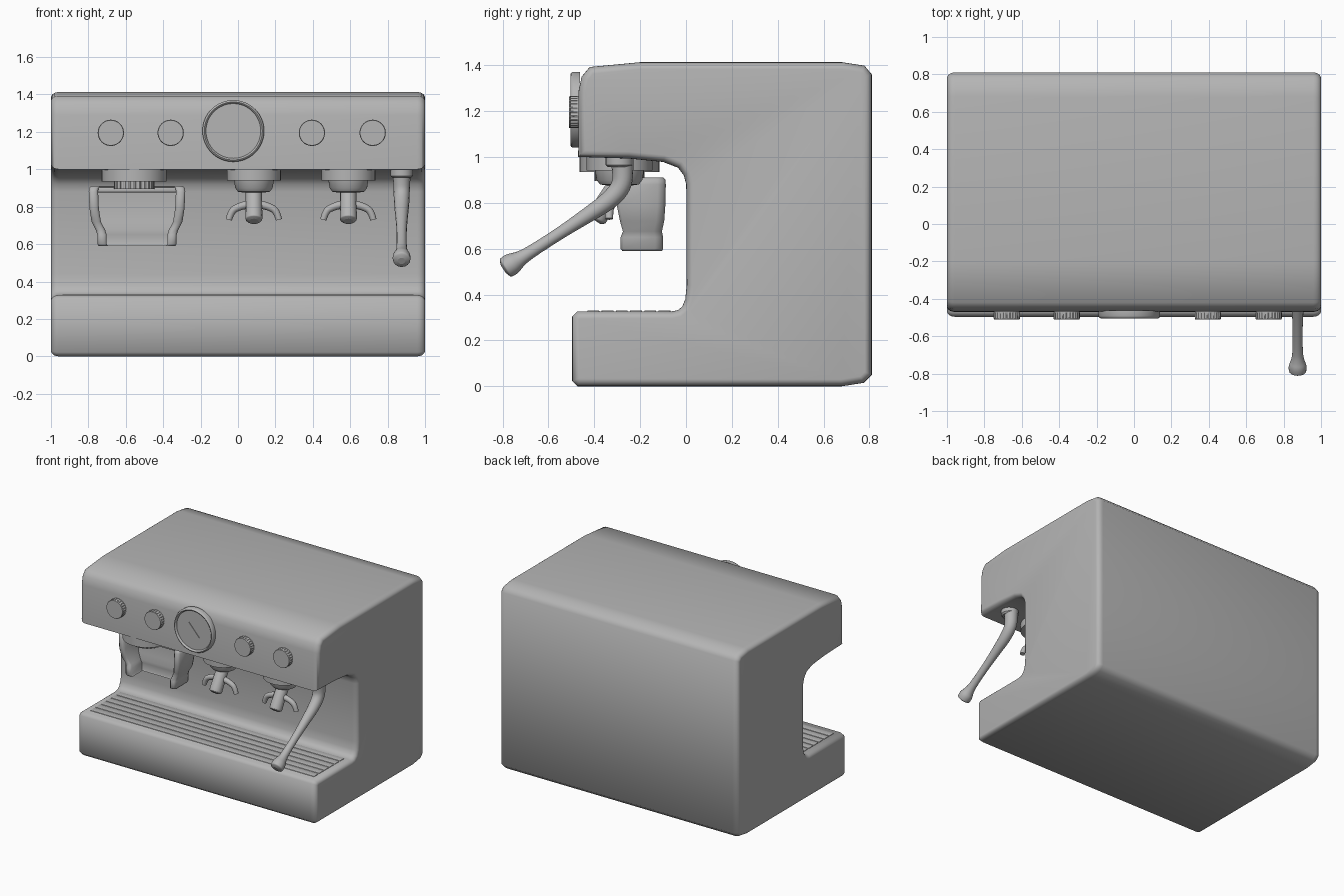
import bpy, bmesh, math
from mathutils import Matrix, Vector

if "Cube" in bpy.data.objects:
    bpy.data.objects.remove(bpy.data.objects["Cube"])

GREY = bpy.data.materials.new("grey_metal")
GREY.diffuse_color = (0.46, 0.46, 0.46, 1)
GREY.use_nodes = True
GREY.node_tree.nodes["Principled BSDF"].inputs["Base Color"].default_value = GREY.diffuse_color


def smooth(ob, angle=40):
    ob.data.materials.append(GREY)
    bpy.ops.object.select_all(action='DESELECT')
    bpy.context.view_layer.objects.active = ob
    ob.select_set(True)
    bpy.ops.object.shade_smooth_by_angle(angle=math.radians(angle))


def finish(name, bm, angle=40):
    bmesh.ops.recalc_face_normals(bm, faces=bm.faces)
    me = bpy.data.meshes.new(name)
    bm.to_mesh(me)
    bm.free()
    ob = bpy.data.objects.new(name, me)
    bpy.context.collection.objects.link(ob)
    smooth(ob, angle)
    return ob


def loft(bm, rings):
    vr = [[bm.verts.new(p) for p in r] for r in rings]
    n = len(vr[0])
    for a, b in zip(vr, vr[1:]):
        for i in range(n):
            bm.faces.new((a[i], a[(i + 1) % n], b[(i + 1) % n], b[i]))
    bm.faces.new(vr[0])
    bm.faces.new(vr[-1])


def lathe(name, prof, loc, front=False, n=48):
    # prof = (radius, height, optional rib depth); front=True turns the axis towards -y
    bm = bmesh.new()
    rings = []
    for r, h, *rib in prof:
        d = rib[0] if rib else 0
        rings.append([((r - d * (i // 2 % 2)) * math.cos(i * math.tau / n),
                       (r - d * (i // 2 % 2)) * math.sin(i * math.tau / n), h) for i in range(n)])
    loft(bm, rings)
    m = Matrix.Translation(loc)
    if front:
        m = m @ Matrix.Rotation(math.pi / 2, 4, 'X')
    bmesh.ops.transform(bm, matrix=m, verts=bm.verts)
    return finish(name, bm)


def tube(name, pts):
    # pts = (x, y, z, radius)
    cu = bpy.data.curves.new(name, 'CURVE')
    cu.dimensions = '3D'
    cu.bevel_depth = 1.0
    cu.bevel_resolution = 6
    cu.use_fill_caps = True
    cu.resolution_u = 5
    sp = cu.splines.new('NURBS')
    sp.points.add(len(pts) - 1)
    for p, (x, y, z, r) in zip(sp.points, pts):
        p.co = (x, y, z, 1)
        p.radius = r
    sp.order_u = 3
    sp.use_endpoint_u = True
    ob = bpy.data.objects.new(name, cu)
    bpy.context.collection.objects.link(ob)
    bpy.ops.object.select_all(action='DESELECT')
    bpy.context.view_layer.objects.active = ob
    ob.select_set(True)
    bpy.ops.object.convert(target='MESH')
    smooth(bpy.context.object, 60)


def box(name, lo, hi, bevel=0.0, roll=0.0):
    bm = bmesh.new()
    bmesh.ops.create_cube(bm, size=1)
    bmesh.ops.scale(bm, vec=[b - a for a, b in zip(lo, hi)], verts=bm.verts)
    if bevel:
        bmesh.ops.bevel(bm, geom=bm.edges[:], offset=bevel, segments=2, affect='EDGES', profile=0.5)
    c = [(a + b) / 2 for a, b in zip(lo, hi)]
    bmesh.ops.transform(bm, matrix=Matrix.Translation(c) @ Matrix.Rotation(roll, 4, 'Y'), verts=bm.verts)
    return finish(name, bm)


def inset(prof, d):
    # mitred inward offset of a counter-clockwise outline
    pts = [Vector(p) for p in prof]
    out = []
    for i, p in enumerate(pts):
        a = (p - pts[i - 1]).normalized()
        b = (pts[(i + 1) % len(pts)] - p).normalized()
        na, nb = Vector((-a.y, a.x)), Vector((-b.y, b.x))
        out.append(p + (na + nb) * d / (1 + na.dot(nb)))
    return out


# Body: C-shaped side profile (y, z) run across x, with rounded side edges
prof = [(-0.473, 0), (0.68, 0), (0.775, 0.015), (0.81, 0.05), (0.81, 1.36), (0.778, 1.398),
        (0.68, 1.413), (-0.2, 1.413), (-0.42, 1.392), (-0.455, 1.35), (-0.468, 1.29),
        (-0.47, 1.0), (-0.25, 0.993), (-0.1, 0.978), (-0.035, 0.953), (-0.01, 0.92), (0.001, 0.88),
        (0.003, 0.44), (-0.003, 0.38), (-0.016, 0.348), (-0.035, 0.332), (-0.06, 0.327),
        (-0.473, 0.327), (-0.496, 0.305), (-0.496, 0.022)]
R = 0.03
steps = [(R * (1 - math.cos(a)), 0.042 * (1 - math.sin(a)))
         for a in (math.radians(18 * k) for k in range(6))]
rings = [[(-1 + s, y, z) for y, z in inset(prof, d)] for d, s in steps[::-1]]
rings += [[(1 - s, y, z) for y, z in inset(prof, d)] for d, s in steps]
bm = bmesh.new()
loft(bm, rings)
finish("body", bm, 50)

# Drip tray slats
for k in range(6):
    y = -0.43 + k * 0.062
    box("drip_tray_slat", (-0.94, y, 0.31), (0.94, y + 0.052, 0.331), 0.003)

# Control knobs, finely ribbed
for x in (-0.68, -0.36, 0.395, 0.72):
    lathe("control_knob", [(0.068, 0), (0.068, 0.01), (0.07, 0.011, 0.004), (0.07, 0.042, 0.004),
                           (0.07, 0.043), (0.067, 0.049)], (x, -0.462, 1.195), True, 96)

# Pressure gauge with rim, recessed dial and needle
lathe("gauge", [(0.165, 0), (0.165, 0.03), (0.161, 0.039), (0.155, 0.042), (0.15, 0.039), (0.146, 0.028)],
      (-0.025, -0.462, 1.205), True, 64)
box("gauge_needle", (-0.092, -0.494, 1.202), (0.042, -0.486, 1.208), 0, math.radians(48))

# Brewing groups with short handle and double spout
GY = -0.29
for x in (0.085, 0.59):
    lathe("group_ring", [(0.144, 0.94), (0.144, 1.0)], (x, GY, 0))
    lathe("filter_cup", [(0.05, 0.875), (0.085, 0.88), (0.1, 0.9), (0.108, 0.95)], (x, GY, 0))
    tube("filter_handle", [(x, -0.27, 0.92, 0.044), (x, -0.30, 0.875, 0.044), (x, -0.35, 0.80, 0.044),
                           (x, -0.386, 0.74, 0.046), (x, -0.392, 0.728, 0.044), (x, -0.396, 0.722, 0.025)])
    half = [(0.134, 0.73, 0.017), (0.122, 0.778, 0.019), (0.08, 0.80, 0.02), (0.035, 0.812, 0.022)]
    tube("double_spout", [(x - d, -0.335, z, r) for d, z, r in half]
         + [(x + d, -0.335, z, r) for d, z, r in half[::-1]])

# Grinder outlet
CX = -0.555
lathe("grinder_ring", [(0.174, 0.935), (0.174, 1.0)], (CX, GY, 0))
lathe("grinder_collar", [(0.108, 0.895, 0.006), (0.108, 0.94, 0.006)], (CX, GY, 0), False, 96)

# Grinder cradle: U-shaped section open to the front, flared upwards
bm = bmesh.new()
rings = []
CX, t, c = -0.54, 0.05, 0.035
for z, w, yf, yb in ((0.59, 0.205, -0.278, -0.105), (0.6, 0.212, -0.285, -0.1), (0.65, 0.212, -0.285, -0.1),
                     (0.675, 0.22, -0.275, -0.105), (0.72, 0.243, -0.288, -0.095), (0.79, 0.254, -0.302, -0.09),
                     (0.88, 0.258, -0.302, -0.088), (0.9, 0.256, -0.29, -0.09), (0.91, 0.246, -0.275, -0.1)):
    right = [(w - t, yb - t), (w - t, yf + 0.012), (w - t + 0.012, yf), (w - 0.012, yf), (w, yf + 0.012),
             (w, yb - c), (w - 0.01, yb - 0.01), (w - c, yb)]
    sec = right + [(-x, y) for x, y in right[::-1]]
    rings.append([(CX + x, y, z) for x, y in sec])
loft(bm, rings)
finish("grinder_cradle", bm, 60)
box("cradle_top", (CX - 0.225, -0.27, 0.875), (CX + 0.225, -0.12, 0.905), 0.008)

# Steam wand
WX = 0.875
lathe("wand_socket", [(0.05, 0.955), (0.06, 0.965), (0.06, 1.0)], (WX, -0.29, 0))
tube("steam_wand", [(WX, y, z, r) for y, z, r in (
    (-0.28, 1.0, 0.052), (-0.275, 0.95, 0.046), (-0.278, 0.87, 0.043), (-0.34, 0.805, 0.04),
    (-0.42, 0.752, 0.034), (-0.55, 0.667, 0.026), (-0.69, 0.577, 0.027), (-0.73, 0.552, 0.036),
    (-0.755, 0.536, 0.048), (-0.782, 0.519, 0.048), (-0.79, 0.514, 0.044), (-0.796, 0.51, 0.02))])
